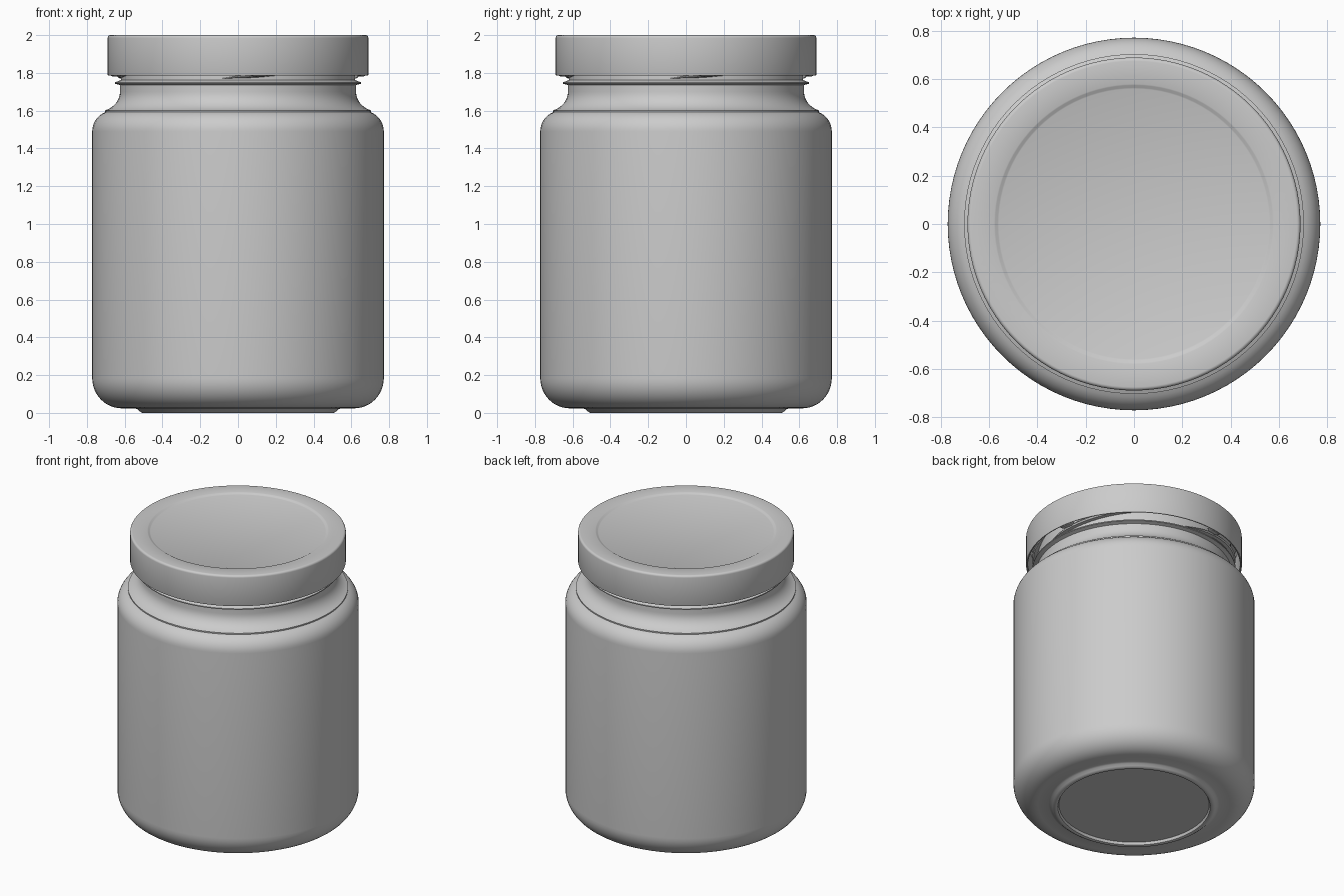
import bpy, bmesh, math
from mathutils import Vector

cube = bpy.data.objects.get("Cube")
if cube:
    bpy.data.objects.remove(cube, do_unlink=True)

grey = bpy.data.materials.new("plain_grey")
grey.use_nodes = True
tone = (0.6, 0.6, 0.6, 1)
grey.diffuse_color = tone
grey.node_tree.nodes["Principled BSDF"].inputs["Base Color"].default_value = tone

SEGMENTS = 96


def finish(name, bm, angle=35):
    bmesh.ops.recalc_face_normals(bm, faces=bm.faces)
    mesh = bpy.data.meshes.new(name)
    bm.to_mesh(mesh)
    bm.free()
    mesh.materials.append(grey)
    obj = bpy.data.objects.new(name, mesh)
    bpy.context.collection.objects.link(obj)
    bpy.ops.object.select_all(action="DESELECT")
    obj.select_set(True)
    bpy.context.view_layer.objects.active = obj
    bpy.ops.object.shade_smooth_by_angle(angle=math.radians(angle))
    return obj


def arc(r, z, radius_r, radius_z, start, end, steps=8):
    """Points of an elliptical corner in the (radius, height) plane."""
    angles = [math.radians(start + (end - start) * i / steps) for i in range(steps + 1)]
    return [(r + radius_r * math.cos(a), z + radius_z * math.sin(a)) for a in angles]


def lathe(name, profile, angle=35):
    """Turn a profile that starts and ends on the axis into a solid."""
    bm = bmesh.new()
    verts = [bm.verts.new((r, 0, z)) for r, z in profile]
    edges = [bm.edges.new(pair) for pair in zip(verts, verts[1:])]
    bmesh.ops.spin(bm, geom=verts + edges, cent=(0, 0, 0), axis=(0, 0, 1),
                   angle=math.tau, steps=SEGMENTS)
    bmesh.ops.remove_doubles(bm, verts=bm.verts, dist=0.0002)
    return finish(name, bm, angle)


def ridge(name, start, sweep, low, high, radius, depth, thick, steps=16):
    """A tapered ridge that climbs along an arc round the axis."""
    bm = bmesh.new()
    rings = []
    for i in range(steps + 1):
        t = i / steps
        a = math.radians(start + sweep * t)
        size = max(0.05, min(1, 5 * t, 5 * (1 - t)))
        z = low + (high - low) * t
        ring = []
        for k in range(8):
            b = math.tau * k / 8
            r = radius + depth * size * math.cos(b)
            ring.append(bm.verts.new(Vector((r * math.cos(a), r * math.sin(a),
                                             z + thick * size * math.sin(b)))))
        rings.append(ring)
    for one, two in zip(rings, rings[1:]):
        for k in range(8):
            bm.faces.new((one[k], one[k - 1], two[k - 1], two[k]))
    bm.faces.new(rings[0])
    bm.faces.new(rings[-1])
    return finish(name, bm)


# Jar: recessed base, foot ring, rounded body, concave shoulder, neck bead
jar = [(0, 0.02), (0.48, 0.02), (0.487, 0.003), (0.495, 0), (0.508, 0),
       (0.52, 0.008), (0.532, 0.019), (0.545, 0.024)]
jar += arc(0.615, 0.184, 0.157, 0.16, -90, 0, 12)
jar += arc(0.662, 1.49, 0.11, 0.11, 0, 68)
jar += arc(0.745, 1.70, 0.12, 0.105, 250, 180)
jar += [(0.625, 1.735), (0.63, 1.737), (0.652, 1.743), (0.652, 1.75), (0.632, 1.757),
        (0.62, 1.762), (0.62, 1.95), (0.6, 1.965), (0, 1.965)]
lathe("jar", jar)

# Lid: hollow cap with rolled lip, rounded rim and sunken centre
lid = [(0, 1.97), (0.665, 1.97), (0.678, 1.955), (0.678, 1.79), (0.682, 1.785), (0.688, 1.785),
       (0.69, 1.79)]
lid += arc(0.675, 1.985, 0.015, 0.015, 0, 90, 5)
lid += [(0.58, 2.0), (0.575, 1.998), (0.565, 1.992), (0.56, 1.99), (0, 1.99)]
lathe("lid", lid)

# Four neck threads and four lid lugs, spaced evenly
for i in range(4):
    turn = 90 * i
    ridge(f"neck_thread_{i + 1}", turn - 8, 84, 1.77, 1.86, 0.625, 0.025, 0.013)
    ridge(f"lid_lug_{i + 1}", turn + 5, 10, 1.792, 1.792, 0.665, 0.018, 0.012, 8)
